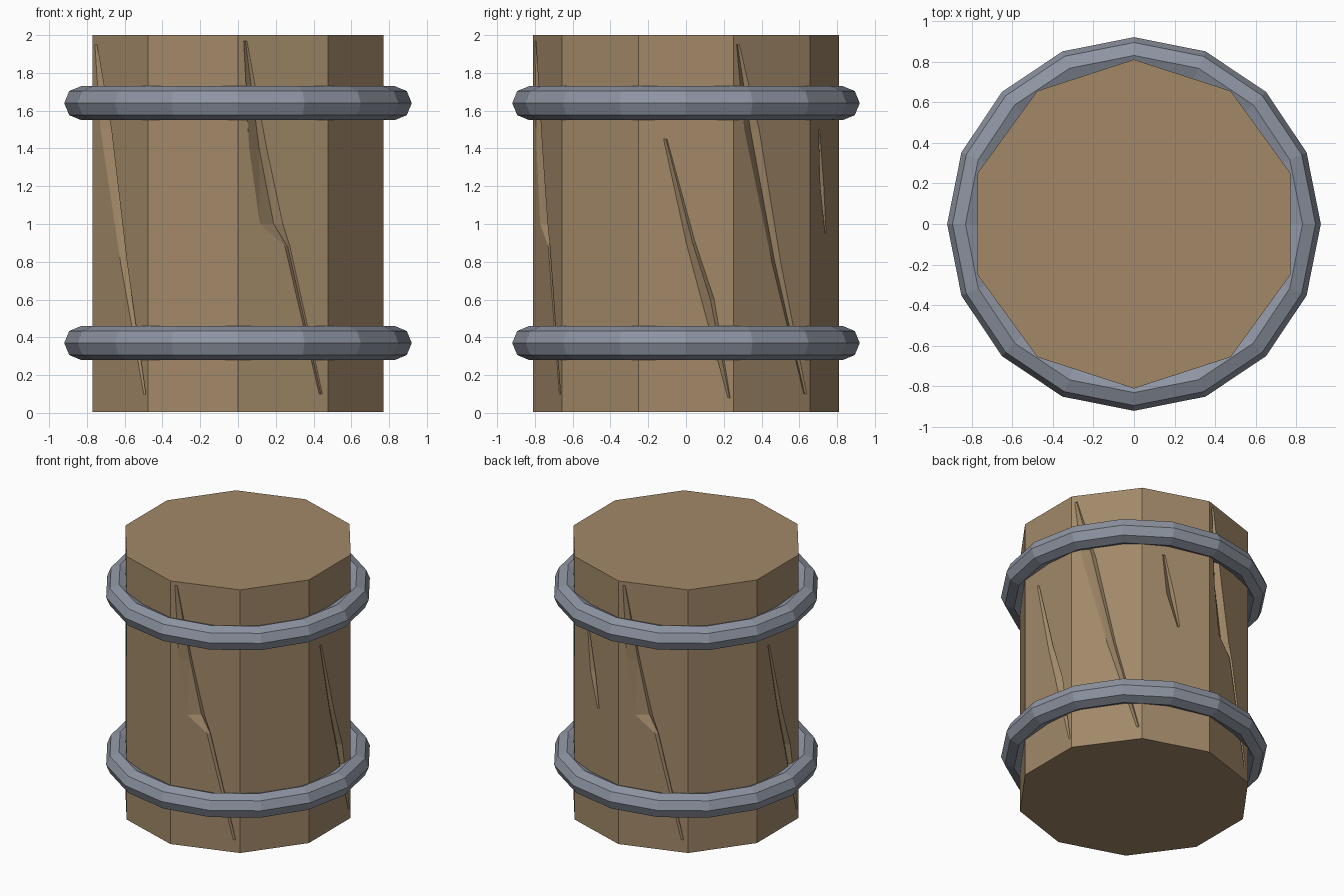
import bpy, bmesh, math
from mathutils import Vector

if "Cube" in bpy.data.objects:
    bpy.data.objects.remove(bpy.data.objects["Cube"])

RADIUS = 0.81
APOTHEM = RADIUS * math.cos(math.pi / 10)


def material(name, color):
    m = bpy.data.materials.new(name)
    m.diffuse_color = (*color, 1)
    m.use_nodes = True
    m.node_tree.nodes["Principled BSDF"].inputs["Base Color"].default_value = m.diffuse_color
    return m


def mesh_object(name, bm):
    bmesh.ops.recalc_face_normals(bm, faces=bm.faces[:])
    mesh = bpy.data.meshes.new(name)
    bm.to_mesh(mesh)
    bm.free()
    ob = bpy.data.objects.new(name, mesh)
    bpy.context.collection.objects.link(ob)
    return ob


def crack_cutter(angle, rows, depth):
    """Loft of V sections on one barrel side; each row is z, left, right."""
    a = math.radians(angle)
    out = Vector((math.cos(a), math.sin(a), 0))
    side = Vector((-math.sin(a), math.cos(a), 0))
    bm = bmesh.new()
    rings = []
    for z, left, right in rows:
        d = depth * min(1, (right - left) / 0.08)
        valley = left + 0.7 * (right - left)
        pts = [(left, 0), (left, 0.03), (right, 0.03), (right, 0), (valley, -d)]
        rings.append([bm.verts.new(side * u + out * (APOTHEM + h + 0.001) + Vector((0, 0, z)))
                      for u, h in pts])
    for r0, r1 in zip(rings, rings[1:]):
        for i in range(5):
            j = (i + 1) % 5
            bm.faces.new((r0[i], r0[j], r1[j], r1[i]))
    bm.faces.new(rings[0])
    bm.faces.new(rings[-1])
    bmesh.ops.triangulate(bm, faces=bm.faces[:])
    return mesh_object("crack_cutter", bm)


# Ten-sided wooden barrel body
bpy.ops.mesh.primitive_cylinder_add(vertices=10, radius=RADIUS, depth=1.995, location=(0, 0, 1.0025))
body = bpy.context.object
body.name = "barrel_body"
body.data.materials.append(material("wood", (0.36, 0.25, 0.14)))

# Slanting splits in the wood
long_split = [(1.97, -0.22, -0.20), (1.4, -0.19, -0.09), (1.0, -0.13, 0.0),
              (0.88, 0.01, 0.04), (0.1, 0.20, 0.22)]
thin_split = [(1.95, -0.23, -0.21), (1.5, -0.18, -0.08), (0.8, 0.0, 0.06), (0.1, 0.21, 0.23)]
side_split = [(1.45, -0.12, -0.10), (0.9, 0.0, 0.05), (0.6, 0.08, 0.15), (0.08, 0.22, 0.235)]
short_split = [(1.5, -0.10, -0.08), (1.2, -0.07, -0.01), (0.95, 0.01, 0.03)]
cracks = [(-72, long_split), (-144, thin_split), (0, side_split),
          (36, thin_split), (72, short_split), (108, long_split), (180, side_split)]
bpy.context.view_layer.objects.active = body
for angle, rows in cracks:
    cutter = crack_cutter(angle, rows, 0.04)
    cutter.hide_render = True
    mod = body.modifiers.new("split", 'BOOLEAN')
    mod.operation = 'DIFFERENCE'
    mod.solver = 'EXACT'
    mod.object = cutter
    bpy.ops.object.modifier_apply(modifier=mod.name)
    bpy.data.objects.remove(cutter)

# Metal hoops
steel = material("steel", (0.27, 0.30, 0.36))
for name, z in (("lower_hoop", 0.37), ("upper_hoop", 1.64)):
    bpy.ops.mesh.primitive_torus_add(major_segments=16, minor_segments=8,
                                     major_radius=0.83, minor_radius=0.09, location=(0, 0, z))
    hoop = bpy.context.object
    hoop.name = name
    hoop.data.materials.append(steel)
